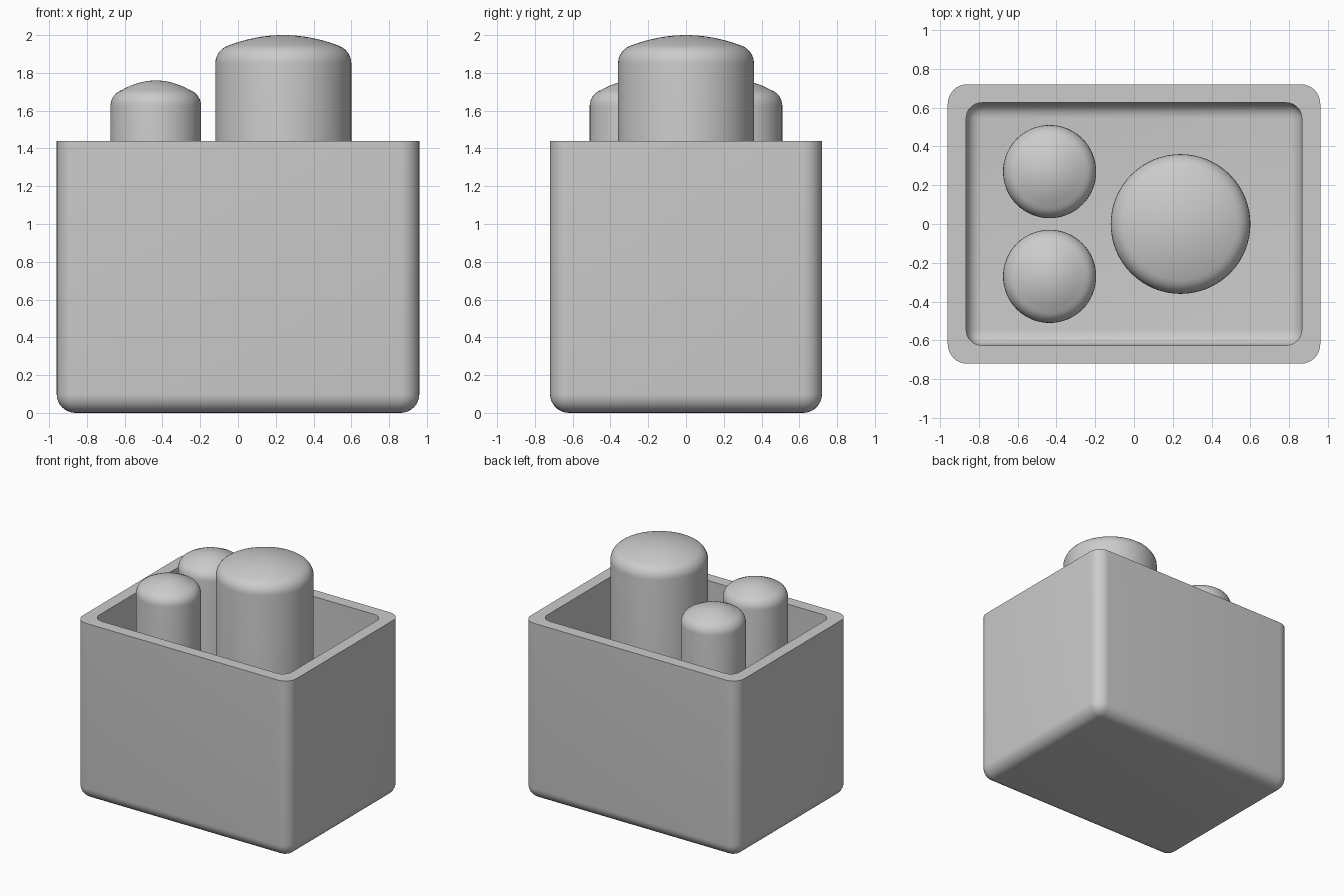
import bpy, bmesh
from math import sin, cos, pi, radians

cube = bpy.data.objects.get("Cube")
if cube:
    bpy.data.objects.remove(cube, do_unlink=True)

grey = bpy.data.materials.new("light grey")
grey.use_nodes = True
colour = (0.6, 0.6, 0.6, 1)
grey.diffuse_color = colour
grey.node_tree.nodes["Principled BSDF"].inputs["Base Color"].default_value = colour

TOP, WALL, FLOOR = 1.44, 0.095, 0.1


def finish(bm, name, angle):
    mesh = bpy.data.meshes.new(name)
    bm.to_mesh(mesh)
    bm.free()
    obj = bpy.data.objects.new(name, mesh)
    bpy.context.collection.objects.link(obj)
    mesh.materials.append(grey)
    bpy.ops.object.select_all(action="DESELECT")
    obj.select_set(True)
    bpy.context.view_layer.objects.active = obj
    bpy.ops.object.shade_smooth_by_angle(angle=radians(angle))
    return obj


def add_open_box(bm, half_x, half_y, bottom, radius, inward=False):
    """Rounded tray without a lid; returns its rim edges."""
    old = set(bm.faces)
    verts = bmesh.ops.create_cube(bm, size=2)["verts"]
    for v in verts:
        v.co = (v.co.x * half_x, v.co.y * half_y, TOP if v.co.z > 0 else bottom)
    edges = {e for v in verts for e in v.link_edges}
    rounded = [e for e in edges if any(v.co.z < TOP - 0.01 for v in e.verts)]
    bmesh.ops.bevel(bm, geom=rounded, offset=radius, segments=8, profile=0.5,
                    affect="EDGES", clamp_overlap=True)
    new = [f for f in bm.faces if f not in old]
    lid = [f for f in new if all(v.co.z > TOP - 0.001 for v in f.verts)]
    sides = [f for f in new if f not in lid]
    rim = [e for f in lid for e in f.edges]
    if inward:
        bmesh.ops.reverse_faces(bm, faces=sides)
    bmesh.ops.delete(bm, geom=lid, context="FACES_ONLY")
    return rim


# Hollow container: outer and inner shells joined by a flat rim
bm = bmesh.new()
rim = add_open_box(bm, 0.96, 0.72, 0, 0.1)
rim += add_open_box(bm, 0.96 - WALL, 0.72 - WALL, FLOOR, 0.08, inward=True)
bmesh.ops.bridge_loops(bm, edges=rim)
bmesh.ops.recalc_face_normals(bm, faces=bm.faces)
finish(bm, "container", 40)


# Domed posts: a straight wall, a rounded shoulder and a shallow crown
def post(name, x, y, radius, height, shoulder, crown, segments=64):
    top_wall = height - crown - shoulder
    profile = [(radius, FLOOR), (radius, top_wall)]
    for i in range(1, 7):
        a = i / 6 * radians(72)
        profile.append((radius - shoulder * (1 - cos(a)), top_wall + shoulder * sin(a)))
    edge_r, edge_z = profile[-1]
    for i in range(1, 8):
        t = i / 8
        profile.append((edge_r * (1 - t), edge_z + (height - edge_z) * (1 - (1 - t) ** 2)))
    bm = bmesh.new()
    rings = [[bm.verts.new((x + r * cos(2 * pi * k / segments),
                            y + r * sin(2 * pi * k / segments), z))
              for k in range(segments)] for r, z in profile]
    tip = bm.verts.new((x, y, height))
    for low, high in zip(rings, rings[1:]):
        for k in range(segments):
            n = (k + 1) % segments
            bm.faces.new((low[k], low[n], high[n], high[k]))
    for k in range(segments):
        bm.faces.new((rings[-1][k], rings[-1][(k + 1) % segments], tip))
    bm.faces.new(rings[0][::-1])
    finish(bm, name, 50)


post("large_post", 0.24, 0, 0.36, 2.0, 0.1, 0.05)
for side, y in (("front", -0.27), ("back", 0.27)):
    post("small_post_" + side, -0.435, y, 0.24, 1.76, 0.09, 0.045)
